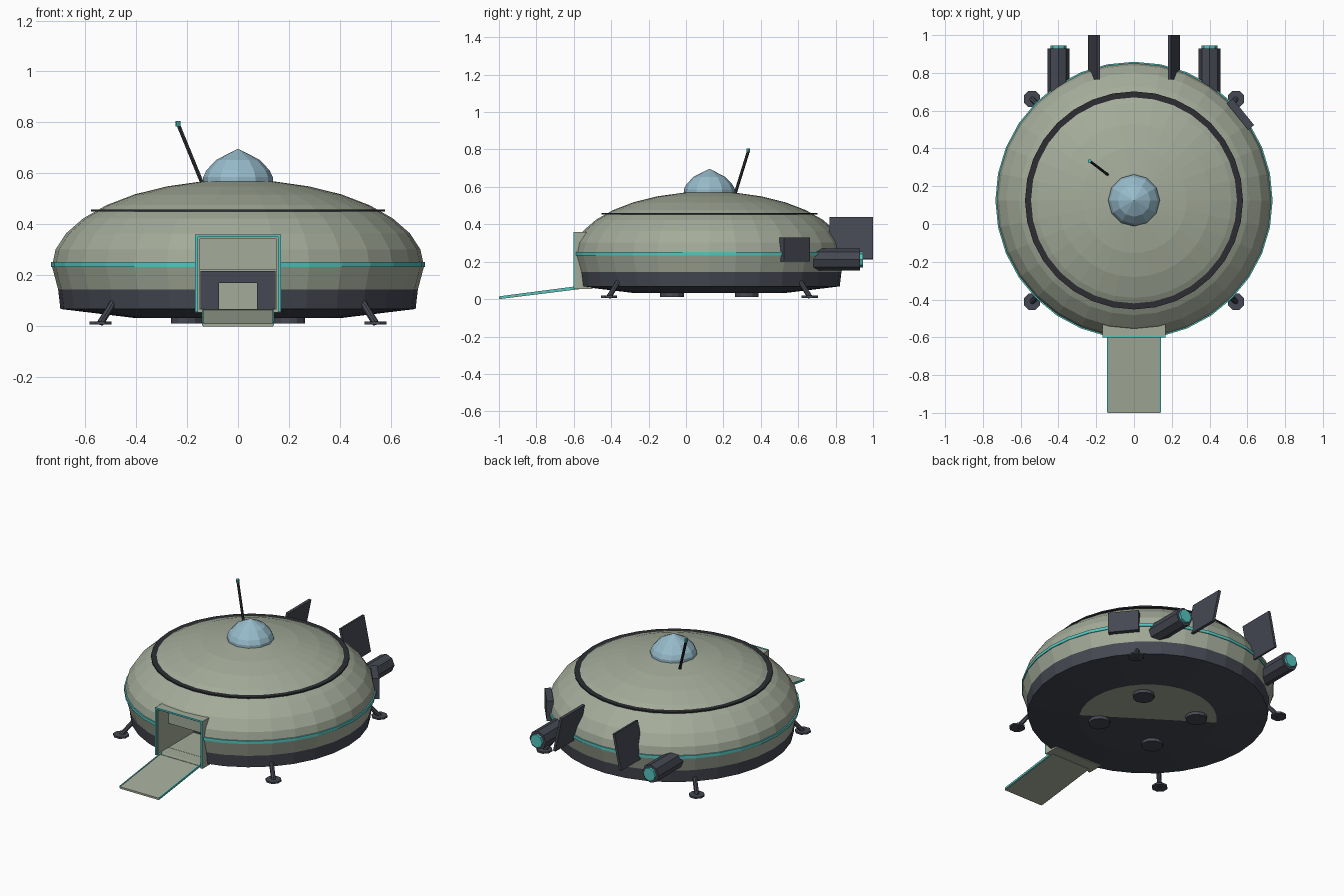
import bpy, bmesh, math
from mathutils import Vector, Matrix

if "Cube" in bpy.data.objects:
    bpy.data.objects.remove(bpy.data.objects["Cube"])

CY = 0.125  # saucer centre on y


def mat(name, rgb):
    m = bpy.data.materials.new(name)
    m.diffuse_color = (*rgb, 1)
    m.use_nodes = True
    m.node_tree.nodes["Principled BSDF"].inputs["Base Color"].default_value = m.diffuse_color
    return m


OLIVE = mat("olive grey hull", (0.37, 0.41, 0.32))
DARK = mat("dark slate", (0.06, 0.065, 0.085))
BLACK = mat("near black metal", (0.026, 0.027, 0.032))
TEAL = mat("teal trim", (0.09, 0.56, 0.52))
GLASS = mat("pale blue glass", (0.31, 0.50, 0.60))


def finish(name, bm, *mats):
    bmesh.ops.recalc_face_normals(bm, faces=bm.faces[:])
    me = bpy.data.meshes.new(name)
    bm.to_mesh(me)
    bm.free()
    for m in mats:
        me.materials.append(m)
    ob = bpy.data.objects.new(name, me)
    bpy.context.collection.objects.link(ob)
    return ob


def lathe_bm(profile, n, closed=False):
    """Spin (r, z) points round the saucer axis; r = 0 makes a pole."""
    bm = bmesh.new()
    rings = []
    for r, z in profile:
        if r == 0:
            rings.append([bm.verts.new((0, CY, z))] * n)
        else:
            rings.append([bm.verts.new((r * math.cos(2 * math.pi * i / n),
                                        CY + r * math.sin(2 * math.pi * i / n), z)) for i in range(n)])
    pairs = list(zip(rings, rings[1:]))
    if closed:
        pairs.append((rings[-1], rings[0]))
    for a, b in pairs:
        for i in range(n):
            j = (i + 1) % n
            quad = list(dict.fromkeys((a[i], a[j], b[j], b[i])))
            bm.faces.new(quad)
    return bm


def box(name, lo, hi, m, matrix=None):
    bm = bmesh.new()
    bmesh.ops.create_cube(bm, size=1)
    lo, hi = Vector(lo), Vector(hi)
    bmesh.ops.scale(bm, vec=hi - lo, verts=bm.verts)
    bmesh.ops.translate(bm, vec=(lo + hi) / 2, verts=bm.verts)
    if matrix:
        bm.transform(matrix)
    return finish(name, bm, m)


def rod(name, a, b, r, n, m, r2=None, turn=0.0):
    a, b = Vector(a), Vector(b)
    bm = bmesh.new()
    bmesh.ops.create_cone(bm, cap_ends=True, segments=n, radius1=r,
                          radius2=r if r2 is None else r2, depth=(b - a).length)
    q = (b - a).to_track_quat('Z', 'Y').to_matrix().to_4x4()
    bm.transform(Matrix.Translation((a + b) / 2) @ q @ Matrix.Rotation(turn, 4, 'Z'))
    return finish(name, bm, m)


def prism(name, pts, x0, x1, m):
    """Extrude a (y, z) outline along x."""
    bm = bmesh.new()
    a = [bm.verts.new((x0, y, z)) for y, z in pts]
    b = [bm.verts.new((x1, y, z)) for y, z in pts]
    bm.faces.new(a)
    bm.faces.new(b)
    for i in range(len(pts)):
        j = (i + 1) % len(pts)
        bm.faces.new((a[i], a[j], b[j], b[i]))
    return finish(name, bm, m)


def cut(ob, cutters):
    for c in cutters:
        mod = ob.modifiers.new("doorway", 'BOOLEAN')
        mod.operation = 'DIFFERENCE'
        mod.solver = 'EXACT'
        mod.object = c
    dg = bpy.context.evaluated_depsgraph_get()
    me = bpy.data.meshes.new_from_object(ob.evaluated_get(dg))
    ob.modifiers.clear()
    ob.data = me


# Saucer hull: dark belly and skirt, elliptical top
prof = [(0, 0.032), (0.40, 0.032), (0.697, 0.068), (0.706, 0.145)]
prof += [(0.73 * math.cos(t), 0.235 + 0.34 * math.sin(t))
         for t in (math.radians(11.25 * k) for k in range(8))]
prof += [(0, 0.575)]
bm = lathe_bm(prof, 32)
for f in bm.faces:
    c = f.calc_center_median()
    belly_patch = c.z < 0.034 and 0.58 * c.x + 0.81 * (c.y - CY) > 0
    f.material_index = 1 if c.z < 0.145 and not belly_patch else 0
hull = finish("saucer_hull", bm, OLIVE, DARK)

# Teal rim band and dark seam ring
band = finish("rim_band", lathe_bm([(0.70, 0.233), (0.734, 0.233), (0.734, 0.252), (0.70, 0.252)], 32, True), TEAL)
finish("seam_ring", lathe_bm([(0.545, 0.451), (0.577, 0.451), (0.577, 0.459), (0.545, 0.459)], 32, True), BLACK)

# Doorway cut: shallow porch and a lower cabin behind it
cutters = [box("porch_cutter", (-0.15, -0.70, 0.065), (0.15, -0.49, 0.345), OLIVE),
           box("cabin_cutter", (-0.149, -0.60, 0.066), (0.149, -0.20, 0.22), OLIVE)]
bpy.context.view_layer.update()
cut(hull, cutters)
cut(band, cutters[:1])
for c in cutters:
    bpy.data.objects.remove(c)

# Cabin bulkhead
box("bulkhead_bar", (-0.075, -0.24, 0.17), (0.075, -0.205, 0.218), DARK)
for s, side in ((-1, "left"), (1, "right")):
    xs = sorted((s * 0.075, s * 0.148))
    box(side + "_bulkhead_post", (xs[0], -0.24, 0.067), (xs[1], -0.205, 0.218), DARK)

# Door frame with teal edging
box("door_frame_top", (-0.168, -0.594, 0.345), (0.168, -0.50, 0.358), OLIVE)
box("door_frame_sill", (-0.168, -0.594, 0.055), (0.168, -0.50, 0.066), OLIVE)
box("door_trim_top", (-0.168, -0.602, 0.350), (0.168, -0.594, 0.360), TEAL)
for s, side in ((-1, "left"), (1, "right")):
    xs = sorted((s * 0.150, s * 0.168))
    box(side + "_door_frame", (xs[0], -0.594, 0.055), (xs[1], -0.50, 0.358), OLIVE)
    xs = sorted((s * 0.156, s * 0.168))
    box(side + "_door_trim", (xs[0], -0.602, 0.056), (xs[1], -0.594, 0.360), TEAL)

# Boarding ramp with teal side strips
prism("ramp", [(-1.0, 0.0), (-1.0, 0.012), (-0.57, 0.067), (-0.57, 0.053)], -0.137, 0.137, OLIVE)
for s, side in ((-1, "left"), (1, "right")):
    xs = sorted((s * 0.135, s * 0.142))
    prism(side + "_ramp_strip", [(-0.998, 0.003), (-0.998, 0.015), (-0.575, 0.070), (-0.575, 0.056)],
          xs[0], xs[1], TEAL)

# Cockpit dome
finish("cockpit_dome", lathe_bm([(0, 0.56), (0.137, 0.56), (0.137, 0.585), (0.124, 0.612),
                                 (0.086, 0.653), (0, 0.697)], 12), GLASS)

# Antenna
base, tip = Vector((-0.14, 0.262, 0.56)), Vector((-0.234, 0.333, 0.79))
rod("antenna_rod", base, tip, 0.008, 6, BLACK)
rod("antenna_tip", (-0.235, 0.333, 0.785), (-0.235, 0.333, 0.806), 0.010, 8, TEAL)

# Landing legs and belly thrusters
for sx, side in ((-1, "left"), (1, "right")):
    for sy, end in ((-1, "front"), (1, "back")):
        x, y = sx * 0.54, CY + sy * 0.537
        rod(f"{end}_{side}_foot", (x, y, 0.007), (x, y, 0.018), 0.047, 8, DARK, turn=math.pi / 8)
        rod(f"{end}_{side}_strut", (x, y, 0.012), (sx * 0.485, CY + sy * 0.482, 0.10), 0.014, 8, DARK)
        x, y = sx * 0.2, CY + sy * 0.2
        rod(f"{end}_{side}_belly_thruster", (x, y, 0.012), (x, y, 0.045), 0.063, 12, DARK)

# Rear engines and inward-leaning fins
for s, side in ((-1, "left"), (1, "right")):
    rod(side + "_engine", (s * 0.4, 0.677, 0.212), (s * 0.4, 0.93, 0.212), 0.058, 8, DARK)
    rod(side + "_engine_glow", (s * 0.4, 0.929, 0.212), (s * 0.4, 0.945, 0.212), 0.042, 8, TEAL)
    lean = Matrix.Translation((s * 0.211, 0.883, 0.325)) @ Matrix.Rotation(-s * math.radians(12), 4, 'Y')
    box(side + "_fin", (-0.008, -0.117, -0.114), (0.008, 0.117, 0.114), DARK, lean)

# Side hatch plate, right rear
place = Matrix.Translation((0, CY, 0.265)) @ Matrix.Rotation(math.radians(39), 4, 'Z')
box("side_hatch", (0.705, -0.09, -0.065), (0.745, 0.09, 0.065), DARK, place)
